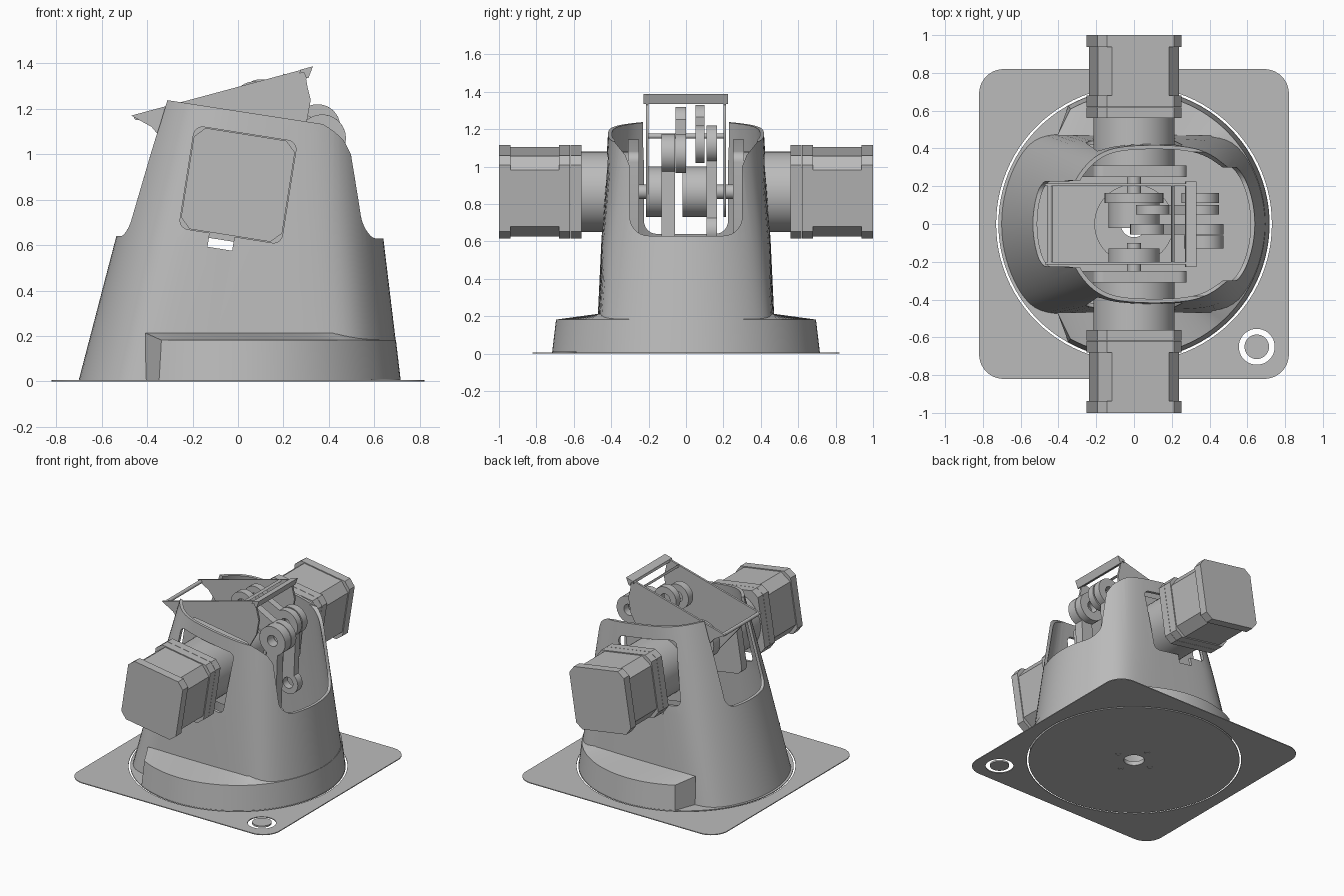
import bpy, bmesh
from math import sin, cos, pi, radians, asin, atan2, copysign

if "Cube" in bpy.data.objects:
    bpy.data.objects.remove(bpy.data.objects["Cube"])

grey = bpy.data.materials.new("plain grey")
grey.use_nodes = True
grey.diffuse_color = (0.5, 0.5, 0.5, 1)
grey.node_tree.nodes["Principled BSDF"].inputs["Base Color"].default_value = (0.5, 0.5, 0.5, 1)

AXLE = (0.0, 0.865)      # x, z of the motor axis
TILT = radians(-9)       # motors are turned about their axis


def activate(ob):
    bpy.ops.object.select_all(action='DESELECT')
    ob.select_set(True)
    bpy.context.view_layer.objects.active = ob


def finish(name, bm):
    bmesh.ops.recalc_face_normals(bm, faces=bm.faces)
    me = bpy.data.meshes.new(name)
    bm.to_mesh(me)
    bm.free()
    me.materials.append(grey)
    ob = bpy.data.objects.new(name, me)
    bpy.context.collection.objects.link(ob)
    smooth(ob)
    return ob


def smooth(ob):
    activate(ob)
    bpy.ops.object.shade_smooth_by_angle(angle=radians(25))


def loft(name, rings, closed=False):
    """Skin equal-length rings; cap the ends or join last to first."""
    bm = bmesh.new()
    vs = [[bm.verts.new(p) for p in ring] for ring in rings]
    pairs = list(zip(vs, vs[1:])) + ([(vs[-1], vs[0])] if closed else [])
    for a, b in pairs:
        for i in range(len(a)):
            j = (i + 1) % len(a)
            bm.faces.new((a[i], a[j], b[j], b[i]))
    if not closed:
        bm.faces.new(vs[0])
        bm.faces.new(vs[-1])
    return finish(name, bm)


def prism(name, pts, lo, hi, axis='y'):
    """Extrude a 2D outline along one axis."""
    place = {'x': lambda p, d: (d, p[0], p[1]),
             'y': lambda p, d: (p[0], d, p[1]),
             'z': lambda p, d: (p[0], p[1], d)}[axis]
    lo, hi = min(lo, hi), max(lo, hi)
    return loft(name, [[place(p, d) for p in pts] for d in (lo, hi)])


def cut(ob, *cutters):
    for c in cutters:
        c.hide_render = True
        mod = ob.modifiers.new("cut", 'BOOLEAN')
        mod.operation, mod.solver, mod.object = 'DIFFERENCE', 'EXACT', c
        activate(ob)
        bpy.ops.object.modifier_apply(modifier=mod.name)
        bpy.data.objects.remove(c)
    smooth(ob)


def arc(c, r, a0=0, a1=2 * pi, n=48, full=True):
    m = n if full else n - 1
    return [(c[0] + r * cos(a0 + (a1 - a0) * i / m),
             c[1] + r * sin(a0 + (a1 - a0) * i / m)) for i in range(n)]


def rounded(w, h, r, n=8):
    """Rounded rectangle from half sizes; n=2 gives chamfers."""
    pts = []
    for k, (sx, sy) in enumerate(((1, 1), (-1, 1), (-1, -1), (1, -1))):
        c = (sx * (w - r), sy * (h - r))
        pts += arc(c, r, k * pi / 2, (k + 1) * pi / 2, n, False)
    return pts


def tilted(pts):
    c, s = cos(TILT), sin(TILT)
    return [(AXLE[0] + x * c - z * s, AXLE[1] + x * s + z * c) for x, z in pts]


def disc(name, c, r, lo, hi, axis='y'):
    return prism(name, arc(c, r), lo, hi, axis)


# Ground plate with a round opening and a corner hole
FOOT = (0.65, -0.65)
plate = prism("base_plate", rounded(0.82, 0.82, 0.13, 12), 0, 0.006, 'z')
cut(plate, prism("cutter", arc((0, 0), 0.73, n=96), -1, 1, 'z'),
    disc("cutter", FOOT, 0.095, -1, 1, 'z'))
disc("corner_button", FOOT, 0.065, 0, 0.012, 'z')

# Turntable disc with hub and screw holes
table = prism("turntable", arc((0, 0), 0.718, n=96), 0, 0.006, 'z')
cut(table, disc("cutter", (0, 0), 0.07, -1, 1, 'z'),
    *[disc("cutter", p, 0.018, -1, 1, 'z') for p in arc((0, 0), 0.14, n=4)])
hub = disc("hub", (0, 0), 0.21, 0.004, 0.03, 'z')
cut(hub, disc("cutter", (0, 0), 0.07, -1, 1, 'z'))


# Tapered hollow housing: a circle flattened on both sides, slanted rim
def section(t, wall, n=96):
    cx, r, h = 0.007 + 0.1 * t, 0.708 - 0.231 * t - wall, 0.482 - 0.052 * t - wall
    ring = []
    for x, y in arc((0, 0), r, n=n):
        y *= h / (abs(y) ** 10 + h ** 10) ** 0.1
        x += cx
        ring.append((x, y, 0.005 + t * (1.185 - 0.154 * x)))
    return ring


housing = loft("housing", [section(0, 0), section(0.5, 0), section(1, 0),
                           section(1, 0.022), section(0.5, 0.022), section(0, 0.022)], True)


def window(half, low, r, flare):
    """Open-topped U outline in the y-z plane."""
    right = arc((half - r, low + r), r, -pi / 2, 0, 8, False)
    right += [(half, 1.0), (half + flare * 0.3, 1.06), (half + flare, 1.13),
              (half + flare, 1.6)]
    return right + [(-y, z) for y, z in reversed(right)]


slot = [(-0.09, -0.29), (0.02, -0.29), (0.02, 0), (-0.09, 0)]
cut(housing,
    prism("cutter", window(0.3, 0.63, 0.1, 0.08), 0.2, 1, 'x'),
    prism("cutter", window(0.225, 0.64, 0.07, 0.005), -1, -0.2, 'x'),
    prism("cutter", tilted(rounded(0.228, 0.228, 0.04)), -1, 1),
    prism("cutter", tilted(slot), -1, 1))

# Round skirt around the foot, open towards -x
outer, top, inner_top, inner = [], [], [], []
for i in range(81):
    a = radians(-119 + 238 * i / 80)
    x, y = 0.62 * cos(a * 1.1), 0.62 * sin(a * 1.1)
    y = copysign(min(abs(y), 0.468), y)
    outer.append((0.716 * cos(a), 0.716 * sin(a), 0.005))
    top.append((0.695 * cos(a), 0.695 * sin(a), 0.182))
    inner_top.append((x, y, 0.213))
    inner.append((x, y, 0.005))
loft("skirt", [list(r) for r in zip(outer, top, inner_top, inner)])

# Motors and their mounts, one on each side
for s, side in ((-1, "front"), (1, "rear")):
    case = tilted(rounded(0.225, 0.225, 0.045, 2))
    core = tilted(rounded(0.218, 0.218, 0.065, 2))
    prism(side + "_motor_end_cap", case, s * 0.938, s * 1.0)
    prism(side + "_motor_body", core, s * 0.68, s * 0.938)
    prism(side + "_motor_collar", case, s * 0.62, s * 0.68)
    prism(side + "_motor_face", case, s * 0.56, s * 0.618)
    disc(side + "_gearbox", AXLE, 0.215, s * 0.31, s * 0.56)
    prism(side + "_mount_plate", tilted(rounded(0.25, 0.25, 0.05)), s * 0.25, s * 0.31)
    disc(side + "_shaft", AXLE, 0.038, s * 0.1, s * 0.25)

# Hubs on the shafts
disc("front_crank_hub", AXLE, 0.135, -0.2, -0.13)
disc("centre_crank_hub", AXLE, 0.135, -0.02, 0.11)
disc("crank_disc", AXLE, 0.155, 0.11, 0.165)

# Arm side cheeks: pivot eye below, long sloped top edge
cheek = [(0.3, 1.13), (0.32, 1.24), (0.305, 1.3), (0.3, 1.33), (0.33, 1.385),
         (-0.47, 1.17), (-0.38, 1.12)]
cheek += arc(AXLE, 0.135, radians(200), radians(345), 20, False)
for s, side in ((-1, "front"), (1, "rear")):
    prism(side + "_arm_cheek", cheek, s * 0.2, s * 0.215)

# Cross pieces between the cheeks
lip = [(0.33, 1.387), (0.275, 1.372), (0.27, 1.355), (0.29, 1.36), (0.3, 1.335), (0.31, 1.335)]
prism("arm_end_lip", lip, -0.228, 0.225)
prism("arm_cross_bar", [(x - 0.075, z - 0.016) for x, z in lip[1:4]], -0.2, 0.2)
disc("arm_cross_rod", (-0.445, 1.163), 0.013, -0.2, 0.2)


# Links with round eyes at both ends
def link(name, a, b, ra, rb, neck, lo, hi):
    d = atan2(b[1] - a[1], b[0] - a[0])
    pts = []
    for c, r, turn in ((b, rb, d), (a, ra, d + pi)):
        open_angle = pi - asin(neck / r)
        pts += arc(c, r, turn - open_angle, turn + open_angle, 28, False)
    ob = prism(name, pts, lo, hi)
    cut(ob, *[disc("cutter", c, 0.04, -1, 1) for c in (a, b)])


P, Q = (0.37, 1.07), (0.35, 1.12)
link("front_push_rod", (0.35, 0.5), P, 0.08, 0.105, 0.045, -0.13, -0.06)
link("rear_push_rod", (0.33, 0.66), Q, 0.08, 0.1, 0.045, 0.11, 0.165)
link("front_rocker", (0.07, 1.23), P, 0.09, 0.105, 0.06, -0.055, 0)
link("rear_rocker", (0.1, 1.24), Q, 0.09, 0.1, 0.06, 0.05, 0.1)
